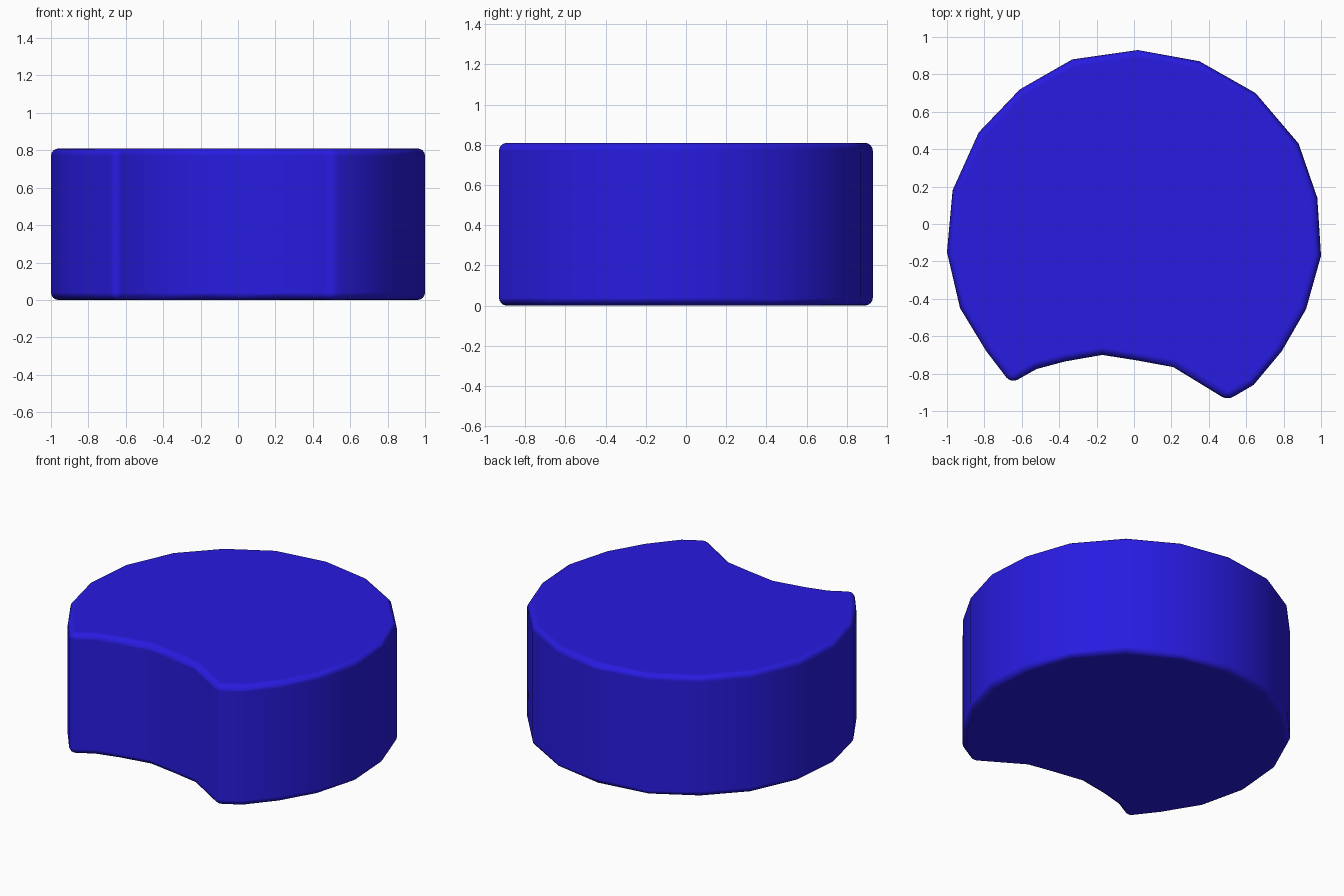
import bpy, bmesh, math

if "Cube" in bpy.data.objects:
    bpy.data.objects.remove(bpy.data.objects["Cube"])

HEIGHT = 0.81

# Outline seen from above: faceted round body with a concave bite in front
outline = [
    (0.02, 0.93), (-0.33, 0.88), (-0.61, 0.72), (-0.83, 0.49), (-0.97, 0.18),
    (-1.0, -0.15), (-0.93, -0.45), (-0.79, -0.68), (-0.658, -0.852),
    (-0.52, -0.775), (-0.37, -0.735), (-0.17, -0.70), (0.02, -0.73),
    (0.21, -0.765), (0.50, -0.942), (0.64, -0.86), (0.79, -0.68),
    (0.92, -0.455), (1.0, -0.17), (0.98, 0.14), (0.88, 0.43),
    (0.65, 0.70), (0.35, 0.87),
]

# Extrude the outline into a solid block
bm = bmesh.new()
base = bm.faces.new([bm.verts.new((x, y, 0)) for x, y in outline])
top = bmesh.ops.extrude_face_region(bm, geom=[base], use_keep_orig=True)
bmesh.ops.translate(bm, vec=(0, 0, HEIGHT),
                    verts=[v for v in top["geom"] if isinstance(v, bmesh.types.BMVert)])
bmesh.ops.recalc_face_normals(bm, faces=bm.faces)
for f in bm.faces:
    f.smooth = True
mesh = bpy.data.meshes.new("bitten_disc")
bm.to_mesh(mesh)
bm.free()
disc = bpy.data.objects.new("bitten_disc", mesh)
bpy.context.collection.objects.link(disc)

# Rounded rims and corners
bevel = disc.modifiers.new("rounded_edges", "BEVEL")
bevel.width = 0.04
bevel.segments = 4
bevel.limit_method = "ANGLE"
bevel.angle_limit = math.radians(40)
bevel.harden_normals = True

# Blue colour
blue = bpy.data.materials.new("blue")
blue.diffuse_color = (0.021, 0.011, 0.75, 1)
blue.use_nodes = True
blue.node_tree.nodes["Principled BSDF"].inputs["Base Color"].default_value = blue.diffuse_color
mesh.materials.append(blue)
